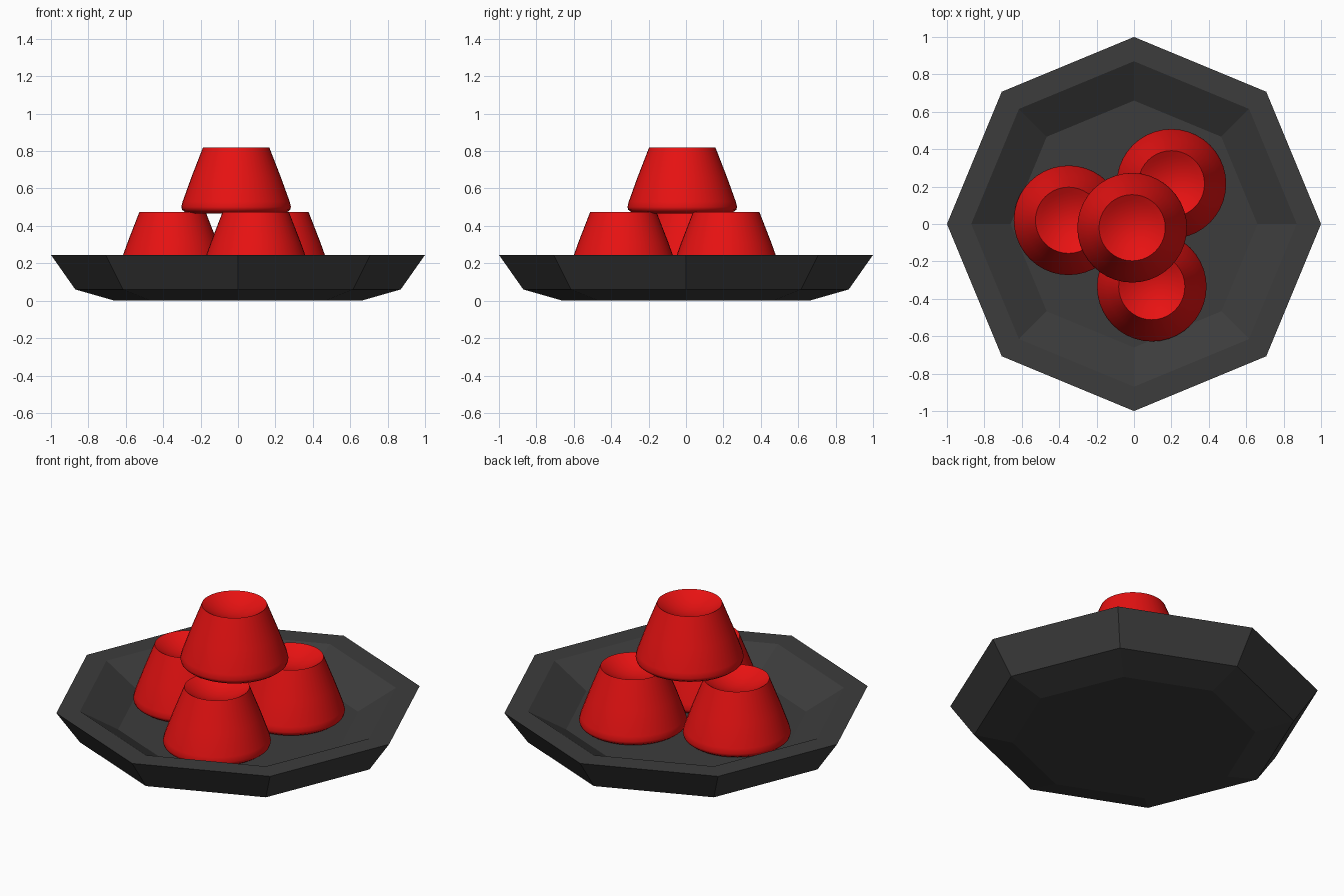
import bpy
import bmesh
import math

cube = bpy.data.objects.get("Cube")
if cube:
    bpy.data.objects.remove(cube)


def make_material(name, colour):
    mat = bpy.data.materials.new(name)
    mat.use_nodes = True
    mat.diffuse_color = colour
    mat.node_tree.nodes["Principled BSDF"].inputs["Base Color"].default_value = colour
    return mat


def lathe(name, profile, sides, mat, location=(0, 0, 0), smooth=False):
    """Revolve (radius, height) points around z; a zero radius makes a pole."""
    bm = bmesh.new()
    rings = []
    for r, z in profile:
        if r == 0:
            rings.append([bm.verts.new((0, 0, z))] * sides)
        else:
            angles = [math.tau * i / sides for i in range(sides)]
            rings.append([bm.verts.new((r * math.cos(a), r * math.sin(a), z)) for a in angles])
    for low, high in zip(rings, rings[1:]):
        for i in range(sides):
            j = (i + 1) % sides
            corners = dict.fromkeys((low[i], low[j], high[j], high[i]))
            bm.faces.new(list(corners))
    bmesh.ops.recalc_face_normals(bm, faces=bm.faces[:])
    mesh = bpy.data.meshes.new(name)
    bm.to_mesh(mesh)
    bm.free()
    mesh.materials.append(mat)
    obj = bpy.data.objects.new(name, mesh)
    obj.location = location
    bpy.context.collection.objects.link(obj)
    if smooth:
        bpy.ops.object.select_all(action="DESELECT")
        obj.select_set(True)
        bpy.context.view_layer.objects.active = obj
        bpy.ops.object.shade_smooth_by_angle(angle=math.radians(40))
    return obj


charcoal = make_material("charcoal", (0.045, 0.045, 0.045, 1))
red = make_material("bright red", (0.8, 0.006, 0.006, 1))

# Octagonal plate with a flat rim and a sunken floor
FLOOR = 0.12
plate_profile = [(0, 0), (0.66, 0), (0.87, 0.06), (1, 0.245),
                 (0.87, 0.245), (0.66, FLOOR), (0, FLOOR)]
lathe("plate", plate_profile, 8, charcoal)

# Tapered fruit: rounded base, sloping side, shallow dished top
fruit_profile = [(0, 0), (0.24, 0.002), (0.272, 0.008), (0.289, 0.021),
                 (0.293, 0.036), (0.286, 0.065), (0.24, 0.193), (0.177, 0.355)]
DISH_RADIUS, DISH_DEPTH = 0.177, 0.06
for step in range(1, 7):
    r = DISH_RADIUS * (1 - step / 6)
    fruit_profile.append((r, 0.355 - DISH_DEPTH * (1 - (r / DISH_RADIUS) ** 2)))

fruits = {
    "left_back_fruit": (0.2, 0.215, FLOOR),
    "right_fruit": (-0.35, 0.02, FLOOR),
    "front_fruit": (0.095, -0.335, FLOOR),
    "top_fruit": (-0.01, -0.02, 0.465),
}
for name, place in fruits.items():
    lathe(name, fruit_profile, 40, red, place, smooth=True)
